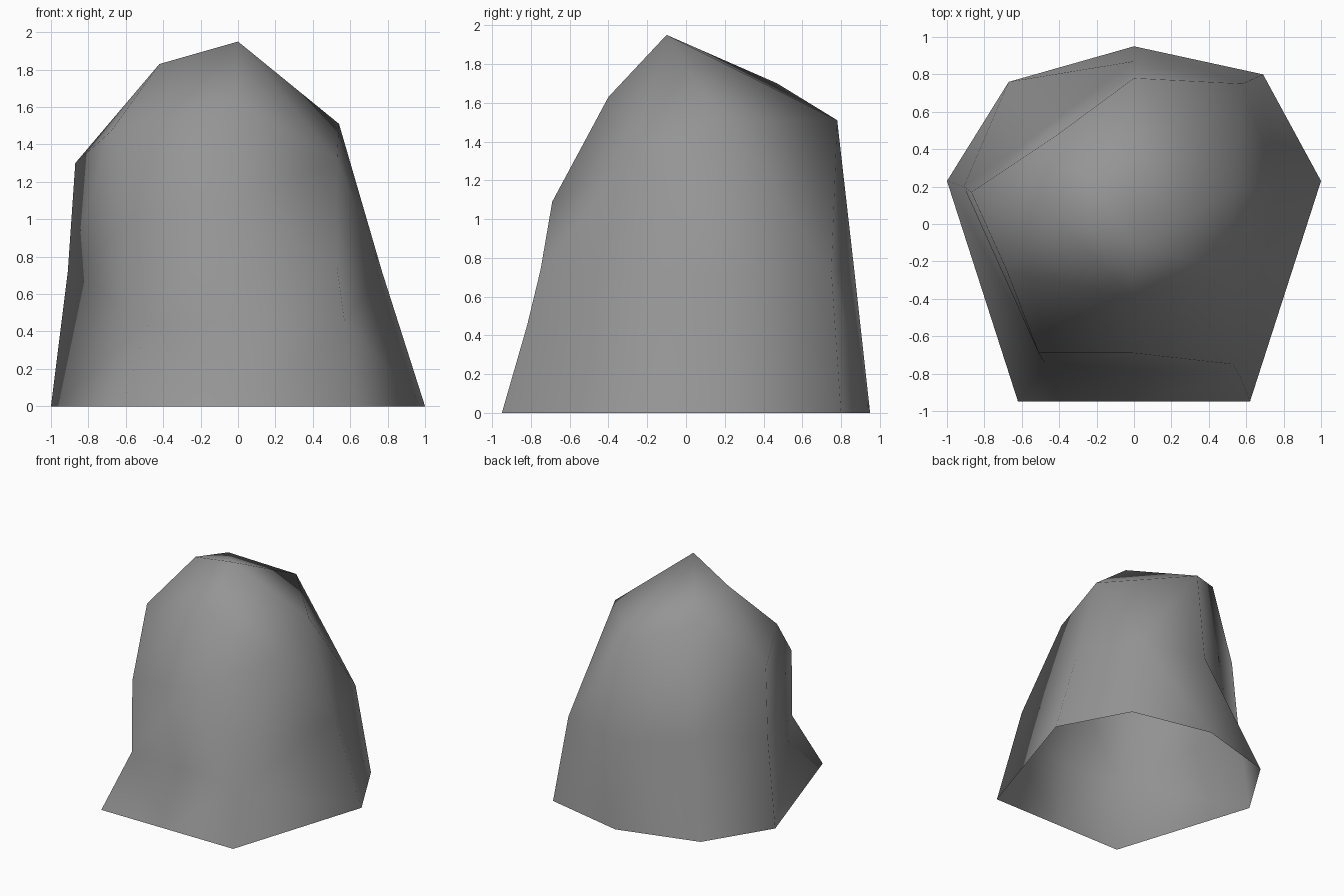
import bpy
import bmesh
from mathutils import Vector

default_cube = bpy.data.objects.get("Cube")
if default_cube:
    bpy.data.objects.remove(default_cube, do_unlink=True)


def make_material(name, color):
    material = bpy.data.materials.new(name)
    material.use_nodes = True
    material.diffuse_color = color
    shader = material.node_tree.nodes["Principled BSDF"]
    shader.inputs["Base Color"].default_value = color
    shader.inputs["Roughness"].default_value = 0.9
    return material


def loft_columns(name, columns, material):
    """Skin neighbouring columns of points; repeated points collapse to triangles."""
    bm = bmesh.new()
    known = {}

    def vertex(point):
        if point not in known:
            known[point] = bm.verts.new(Vector(point))
        return known[point]

    for left, right in zip(columns, columns[1:] + columns[:1]):
        for row in range(len(left) - 1):
            corners = (left[row], right[row], right[row + 1], left[row + 1])
            unique = list(dict.fromkeys(corners))
            if len(unique) > 2:
                bm.faces.new([vertex(point) for point in unique])
    bmesh.ops.triangulate(bm, faces=bm.faces[:], quad_method="SHORT_EDGE")
    for face in bm.faces:
        face.smooth = True
    mesh = bpy.data.meshes.new(name)
    bm.to_mesh(mesh)
    bm.free()
    mesh.materials.append(material)
    rock = bpy.data.objects.new(name, mesh)
    bpy.context.collection.objects.link(rock)
    return rock


# Points shared by several columns
peak = (0, -.1, 1.95)
shoulder = (-.42, .03, 1.83)
back_rim = (0, .78, 1.51)
back_waist = (0, .87, .72)
back_side_waist = (.58, .75, .73)
back_foot = (-.67, .76, 0)
side_waist = (.77, .2, .72)
flank_waist = (-.91, .2, .72)

# Each column climbs from the ground to the top, going round the boulder
front_corner = [(-.62, -.95, 0), (-.48, -.74, .45), (-.51, -.69, 1.03),
                (-.68, -.25, 1.47), shoulder]
front_middle = [(0, -.95, 0), (.04, -.78, .45), (0, -.69, 1.09),
                (0, -.4, 1.63), peak]
front_ridge = [(.62, -.95, 0), (.57, -.82, .45), (.53, -.75, .74),
               (.53, -.26, 1.32), peak]
side = [(1, .23, 0), side_waist, side_waist, (.54, .18, 1.51), peak]
back_side = [(.69, .8, 0), back_side_waist, back_side_waist, back_rim, peak]
back = [(0, .95, 0), back_waist, back_waist, back_rim, peak]
back_dent = [back_foot, back_foot, (-.46, .53, .72), (-.42, .47, 1.7), shoulder]
flank = [(-1, .23, 0), flank_waist, flank_waist, (-.87, .17, 1.3), shoulder]

# Boulder: an open-bottomed, softly shaded shell
stone = make_material("stone grey", (.3, .3, .3, 1))
loft_columns("boulder", [front_corner, front_middle, front_ridge, side,
                         back_side, back, back_dent, flank], stone)
